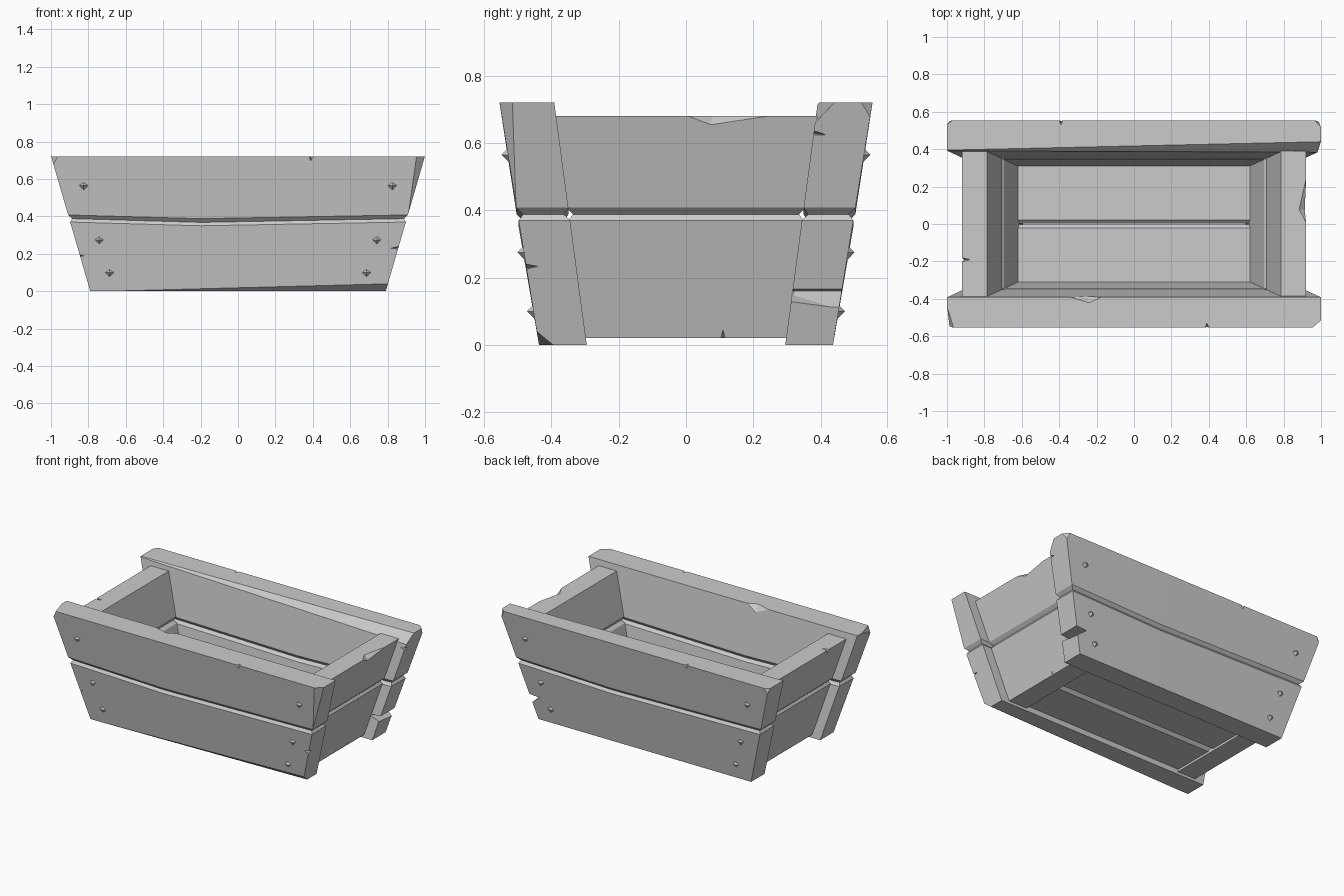
import bpy, bmesh
from mathutils import Vector

if "Cube" in bpy.data.objects:
    bpy.data.objects.remove(bpy.data.objects["Cube"])

# maps (along, outward, z) of a wall to world space
PLACE = {"front": lambda u, v, z: (u, -v, z), "back": lambda u, v, z: (-u, v, z),
         "right": lambda u, v, z: (v, u, z), "left": lambda u, v, z: (-v, -u, z)}


def finish(name, bm):
    bmesh.ops.recalc_face_normals(bm, faces=bm.faces)
    me = bpy.data.meshes.new(name)
    bm.to_mesh(me)
    bm.free()
    ob = bpy.data.objects.new(name, me)
    bpy.context.collection.objects.link(ob)
    return ob


def hull(name, pts):
    bm = bmesh.new()
    for p in pts:
        bm.verts.new(p)
    bmesh.ops.convex_hull(bm, input=bm.verts)
    return finish(name, bm)


def board(name, side, levels, length, outer, inner, sag=0.0):
    """Tilted plank; levels = (z, inset), widths are base + slope * z."""
    at = lambda f, z: f[0] + f[1] * z
    bm = bmesh.new()
    rings = []
    for t in (-1, -0.22, 1):
        o, i = [], []
        for z, d in levels:
            u = t * (at(length, z) - d)
            zz = z - (sag if t == -0.22 and 0.3 < z < 0.5 else 0)
            o.append(bm.verts.new(PLACE[side](u, at(outer, z) - d, zz)))
            i.append(bm.verts.new(PLACE[side](u, at(inner, z) + d, zz)))
        rings.append((o, i))
    n = len(levels)
    for (o, i), (p, j) in zip(rings, rings[1:]):
        loop, nxt = o + i[::-1], p + j[::-1]
        for k in range(2 * n):
            m = (k + 1) % (2 * n)
            bm.faces.new((loop[k], loop[m], nxt[m], nxt[k]))
    for o, i in (rings[0], rings[-1]):
        for k in range(n - 1):
            bm.faces.new((o[k], o[k + 1], i[k + 1], i[k]))
    return finish(name, bm)


def shave(ob, *pts):
    """Slice off the corner lying beyond the plane through three points."""
    a, b, c = map(Vector, pts)
    n = (b - a).cross(c - a).normalized()
    bm = bmesh.new()
    bm.from_mesh(ob.data)
    centre = sum((v.co for v in bm.verts), Vector()) / len(bm.verts)
    if (centre - a).dot(n) > 0:
        n = -n
    r = bmesh.ops.bisect_plane(bm, geom=bm.verts[:] + bm.edges[:] + bm.faces[:],
                               plane_co=a, plane_no=n, clear_outer=True)
    bmesh.ops.holes_fill(bm, edges=[e for e in bm.edges if e.is_boundary], sides=0)
    bmesh.ops.recalc_face_normals(bm, faces=bm.faces)
    bm.to_mesh(ob.data)
    bm.free()


def chip(ob, *pts):
    """Carve a small wedge out of a board."""
    cutter = hull("chip_cutter", pts)
    m = ob.modifiers.new("chip", 'BOOLEAN')
    m.operation, m.solver, m.object = 'DIFFERENCE', 'EXACT', cutter
    bpy.context.view_layer.objects.active = ob
    bpy.ops.object.modifier_apply(modifier=m.name)
    bpy.data.objects.remove(cutter)


# walls: two planks each, meeting in a V groove
B = {}
for side in PLACE:
    long = side in ("front", "back")
    top, base = (0.72, 0.0) if long else (0.68, 0.02)
    dims = (((0.79, 0.29), (0.437, 0.163), (0.295, 0.134)) if long
            else ((0.30, 0.134), (0.723, 0.29), (0.588, 0.29)))
    sag = 0.02 if long else 0
    B[side, 1] = board(side + "_upper_board", side, [(top, 0), (0.408, 0), (0.388, 0.016)], *dims, sag)
    B[side, 0] = board(side + "_lower_board", side, [(0.388, 0.016), (0.37, 0), (base, 0)], *dims, sag)

# floor: two planks with a V groove between
for s, name in ((1, "back"), (-1, "front")):
    hull(name + "_floor_board", [(x * (0.60 + 0.29 * z), s * y, z) for x in (-1, 1)
         for y, z in ((0.022, 0.11), (0.002, 0.09), (0.002, 0.06), (0.022, 0.04),
                      (0.31, 0.04), (0.32, 0.11))])

# worn corners and edges
shave(B["front", 1], (.955, -.554, .72), (.909, -.505, .41), (1, -.515, .72))
shave(B["front", 1], (-.965, -.554, .72), (-1, -.44, .72), (-.985, -.548, .68))
shave(B["back", 1], (-1, .395, .72), (1, .44, .72), (.97, .383, .66))
shave(B["back", 1], (.965, .554, .72), (1, .52, .72), (.985, .548, .68))
shave(B["back", 1], (-.97, .554, .72), (-1, .53, .72), (-.988, .548, .69))
shave(B["front", 0], (-.7, -.437, 0), (.8, -.444, .04), (.8, -.395, 0))

# chips: rim nicks, end splits and worn rims
for s, side in ((-1, "front"), (1, "back")):
    chip(B[side, 1], (-s * .37, s * .57, .73), (-s * .41, s * .57, .73),
         (-s * .39, s * .52, .73), (-s * .39, s * .56, .685))
chip(B["front", 1], (-.42, -.375, .73), (-.12, -.375, .73), (-.24, -.425, .725), (-.25, -.37, .66))
chip(B["front", 0], (.89, -.52, .255), (.89, -.52, .21), (.80, -.49, .228), (.87, -.43, .235))
chip(B["front", 0], (-.88, -.52, .21), (-.88, -.52, .175), (-.80, -.49, .19), (-.86, -.43, .19))
chip(B["back", 0], (.87, .28, .168), (.87, .52, .168), (.76, .28, .16), (.76, .52, .16),
     (.86, .28, .12), (.86, .52, .085))
chip(B["back", 1], (1, .37, .645), (1, .37, .62), (.93, .37, .63), (.97, .415, .625))
chip(B["right", 0], (.76, .09, .01), (.76, .13, .01), (.70, .11, .01), (.75, .11, .06))
chip(B["left", 1], (-.94, -.175, .69), (-.94, -.21, .69), (-.865, -.19, .69), (-.91, -.19, .64))
chip(B["right", 1], (.95, -.06, .685), (.95, .40, .685), (.877, .08, .685), (.93, .07, .64))

# nail heads: low four-sided points on both long sides
k = 0
for side in ("front", "back"):
    for s in (-1, 1):
        for x, z in ((.825, .565), (.742, .275), (.687, .10)):
            k += 1
            on = lambda dx, dz, h: PLACE[side](s * x + dx, .437 + .163 * (z + dz) + h, z + dz)
            hull(f"nail_{k}", [on(0, .025, -.01), on(-.036, .0, -.01), on(.036, .0, -.01),
                               on(0, -.036, -.01), on(0, .0, .019)])
